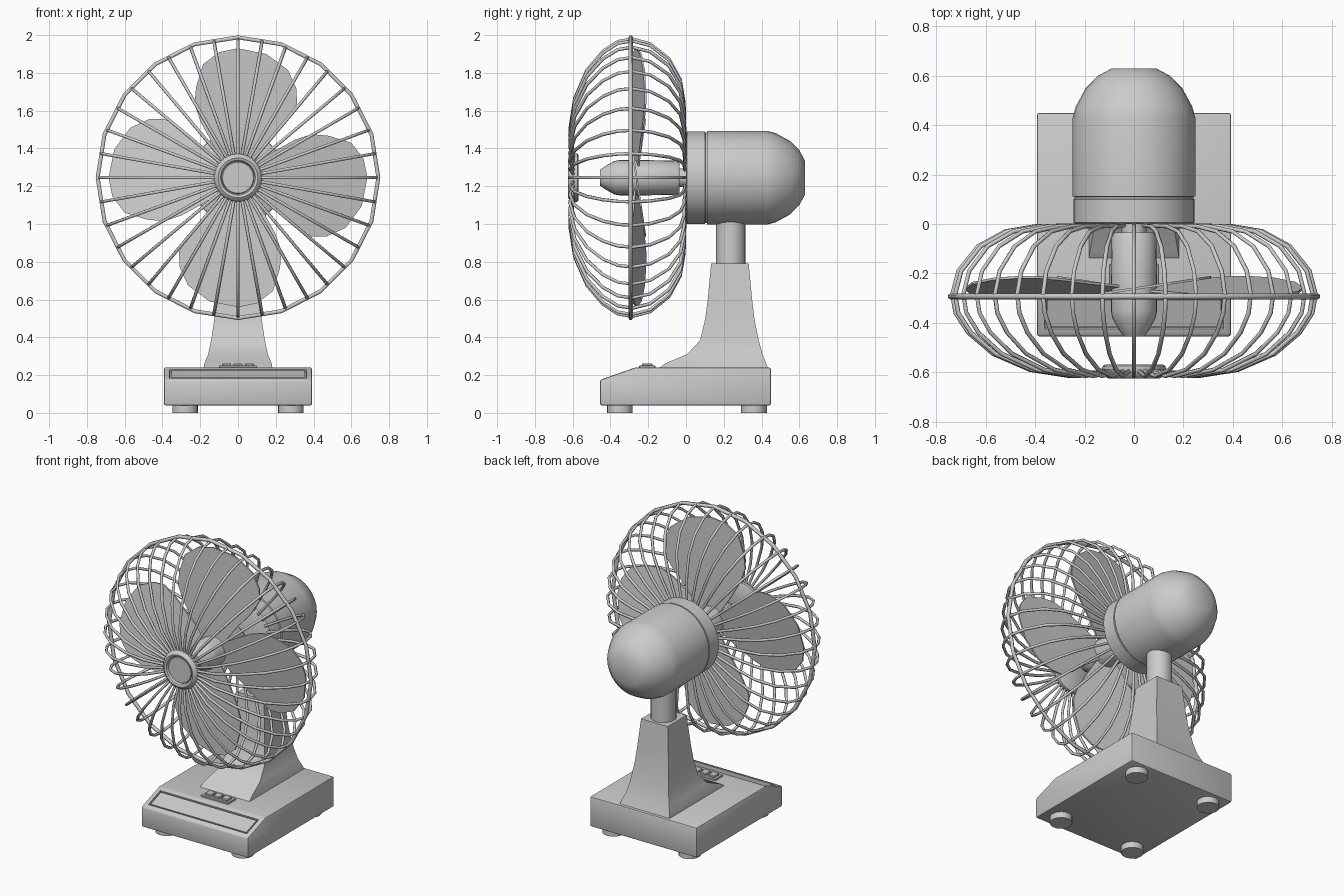
import bpy, bmesh, math
from mathutils import Matrix, Vector

if "Cube" in bpy.data.objects:
    bpy.data.objects.remove(bpy.data.objects["Cube"])

AXIS_Z = 1.245  # height of the fan axis


def finish(bm, name, smooth=None):
    bmesh.ops.recalc_face_normals(bm, faces=bm.faces)
    me = bpy.data.meshes.new(name)
    bm.to_mesh(me)
    bm.free()
    ob = bpy.data.objects.new(name, me)
    bpy.context.collection.objects.link(ob)
    if smooth:
        bpy.ops.object.select_all(action='DESELECT')
        ob.select_set(True)
        bpy.context.view_layer.objects.active = ob
        bpy.ops.object.shade_smooth_by_angle(angle=math.radians(smooth))
    return ob


def loft(bm, rings):
    """Join rings of points with quads and cap both ends."""
    vs = [[bm.verts.new(p) for p in ring] for ring in rings]
    n = len(vs[0])
    for a, b in zip(vs, vs[1:]):
        for i in range(n):
            j = (i + 1) % n
            bm.faces.new((a[i], a[j], b[j], b[i]))
    bm.faces.new(vs[0])
    bm.faces.new(vs[-1])


def lathe_y(name, profile, seg=32):
    """Turn (radius, y) points around the fan axis."""
    bm = bmesh.new()
    angles = [2 * math.pi * i / seg for i in range(seg)]
    loft(bm, [[(r * math.cos(a), y, AXIS_Z + r * math.sin(a)) for a in angles]
              for r, y in profile])
    return finish(bm, name, 35)


def box(name, loc, size, bevel):
    bm = bmesh.new()
    bmesh.ops.create_cube(bm, size=1, matrix=Matrix.Translation(loc) @ Matrix.Diagonal((*size, 1)))
    bmesh.ops.bevel(bm, geom=bm.edges[:], offset=bevel, segments=1, affect='EDGES')
    return finish(bm, name)


def upright_cylinder(name, x, y, z0, z1, r, seg=20):
    bm = bmesh.new()
    bmesh.ops.create_cone(bm, cap_ends=True, segments=seg, radius1=r, radius2=r, depth=z1 - z0,
                          matrix=Matrix.Translation((x, y, (z0 + z1) / 2)))
    return finish(bm, name, 35)


def wires(name, paths, radius, cyclic=False):
    """Round wires along straight-segment paths, converted to mesh."""
    cu = bpy.data.curves.new(name, 'CURVE')
    cu.dimensions = '3D'
    cu.bevel_depth = radius
    cu.bevel_resolution = 1
    cu.use_fill_caps = True
    for path in paths:
        sp = cu.splines.new('POLY')
        sp.points.add(len(path) - 1)
        for p, co in zip(sp.points, path):
            p.co = (*co, 1)
        sp.use_cyclic_u = cyclic
    ob = bpy.data.objects.new(name, cu)
    bpy.context.collection.objects.link(ob)
    bpy.ops.object.select_all(action='DESELECT')
    ob.select_set(True)
    bpy.context.view_layer.objects.active = ob
    bpy.ops.object.convert(target='MESH')


# Base housing with a sloped front and a grooved control panel
side = [(-0.455, 0.04), (-0.455, 0.175), (-0.27, 0.24), (0.45, 0.24), (0.45, 0.04)]
bm = bmesh.new()
loft(bm, [[(x, y, z) for y, z in side] for x in (-0.393, 0.393)])
bmesh.ops.recalc_face_normals(bm, faces=bm.faces)
bmesh.ops.bevel(bm, geom=bm.edges[:], offset=0.01, segments=2, profile=0.5, affect='EDGES')
bm.normal_update()
slope_dir = Vector((0, -0.065, 0.185)).normalized()
panel = max((f for f in bm.faces if f.normal.dot(slope_dir) > 0.99), key=lambda f: f.calc_area())
for thick, depth in ((0.03, 0), (0.002, -0.014), (0.01, 0), (0.002, 0.012)):
    bmesh.ops.inset_region(bm, faces=[panel], thickness=thick, depth=depth)
finish(bm, "base", 35)

# Feet
for x in (-0.28, 0.28):
    for y in (-0.35, 0.36):
        upright_cylinder("foot", x, y, 0, 0.05, 0.068)

# Push buttons on a thin plate
box("button_plate", (0, -0.205, 0.243), (0.2, 0.085, 0.014), 0.003)
for x in (-0.06, 0, 0.06):
    box("button", (x, -0.205, 0.25), (0.048, 0.055, 0.024), 0.004)

# Flared pedestal: height, half width, front y, back y
sections = [(0.235, 0.183, -0.145, 0.435), (0.262, 0.178, -0.11, 0.425), (0.31, 0.158, 0.005, 0.405),
            (0.385, 0.142, 0.075, 0.385), (0.5, 0.125, 0.102, 0.362), (0.6, 0.115, 0.115, 0.35),
            (0.79, 0.098, 0.133, 0.332)]
bm = bmesh.new()
loft(bm, [[(-w, a, z), (w, a, z), (w, b, z), (-w, b, z)] for z, w, a, b in sections])
finish(bm, "pedestal", 35)
upright_cylinder("neck", 0, 0.237, 0.78, 1.08, 0.078)

# Motor housing with a seam groove
lathe_y("motor_housing", [(0.235, 0), (0.245, 0.006), (0.245, 0.1), (0.24, 0.102), (0.24, 0.11),
                          (0.248, 0.112), (0.248, 0.43), (0.236, 0.475), (0.195, 0.55),
                          (0.145, 0.6), (0.09, 0.63)])

# Shaft and blade hub
lathe_y("shaft", [(0.05, -0.07), (0.05, 0.01)], 16)
lathe_y("blade_hub", [(0.042, -0.455), (0.06, -0.43), (0.088, -0.38), (0.094, -0.35), (0.094, -0.24),
                      (0.09, -0.05), (0.08, -0.035)], 24)

# Four pitched blades
outline = [(-0.06, 0.06), (-0.14, 0.19), (-0.2, 0.3), (-0.23, 0.39), (-0.222, 0.48), (-0.185, 0.6),
           (-0.1, 0.665), (0, 0.685), (0.15, 0.655), (0.265, 0.57), (0.31, 0.47), (0.312, 0.39),
           (0.25, 0.29), (0.16, 0.185), (0.07, 0.06)]
bm = bmesh.new()
for k in range(4):
    c, s = math.cos(k * math.pi / 2), math.sin(k * math.pi / 2)
    loft(bm, [[(u * c + v * s, -0.262 + 0.15 * u + t, AXIS_Z - u * s + v * c) for u, v in outline]
              for t in (-0.005, 0.005)])
finish(bm, "fan_blades")

# Guard cage: radial wires and an outer ring
profile = [(0.11, -0.595), (0.26, -0.615), (0.42, -0.59), (0.57, -0.525), (0.67, -0.44), (0.722, -0.36),
           (0.735, -0.285), (0.71, -0.19), (0.63, -0.09), (0.52, -0.03), (0.4, -0.01), (0.235, -0.006)]


def around(r, y, a):
    return (r * math.cos(a), y, AXIS_Z + r * math.sin(a))


wires("guard_wires", [[around(r, y, math.radians(10 * k)) for r, y in profile] for k in range(36)], 0.009)
wires("guard_ring", [[around(0.743, -0.293, math.radians(18 * k)) for k in range(20)]], 0.012, True)

# Front guard cap with a raised rim
lathe_y("guard_cap", [(0.115, -0.568), (0.128, -0.575), (0.13, -0.595), (0.12, -0.615), (0.105, -0.625),
                      (0.092, -0.62), (0.086, -0.606), (0.082, -0.612)])
